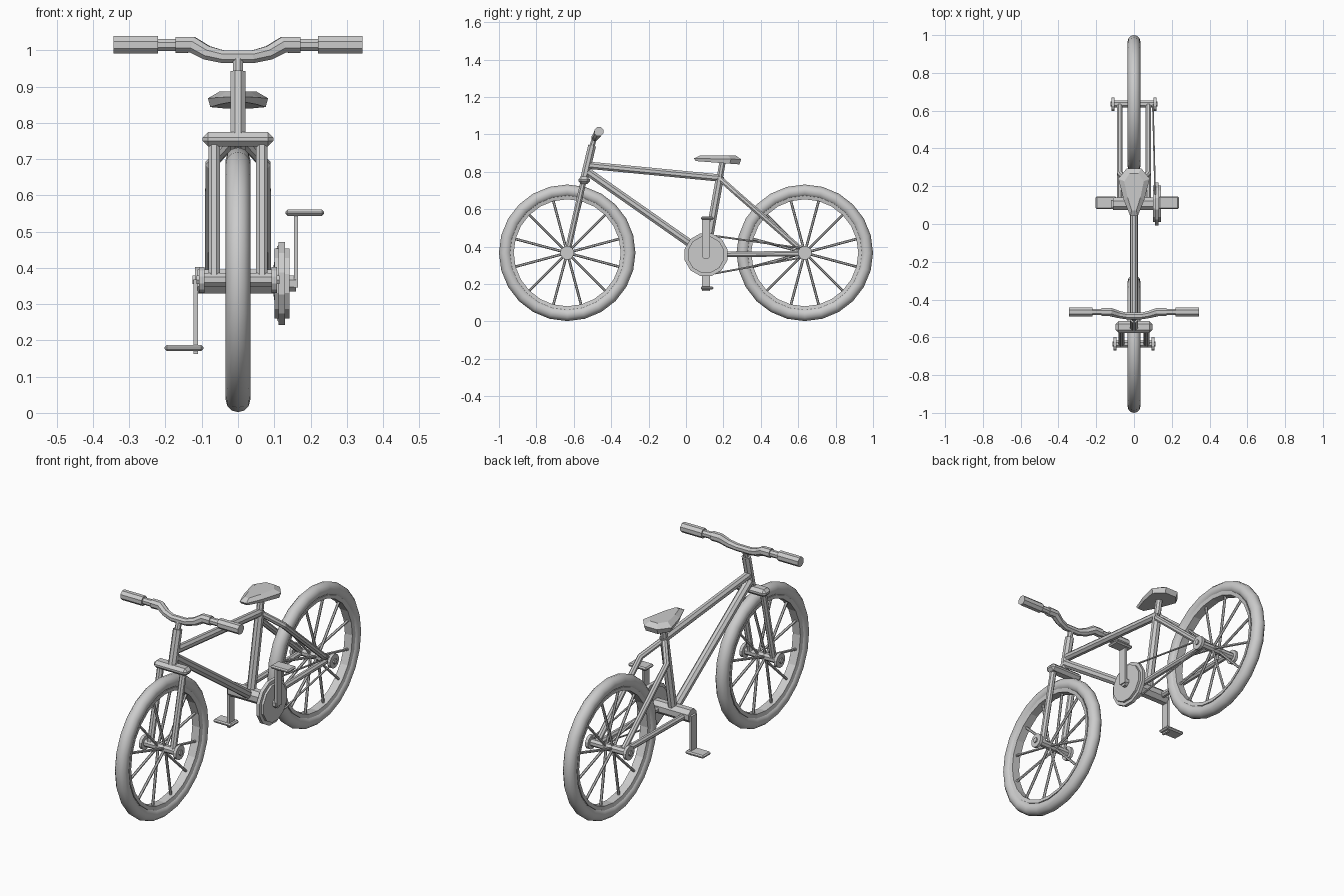
import bpy, bmesh, math
from mathutils import Vector

if "Cube" in bpy.data.objects:
    bpy.data.objects.remove(bpy.data.objects["Cube"])


def finish(name, bm, smooth=False):
    bmesh.ops.recalc_face_normals(bm, faces=bm.faces)
    me = bpy.data.meshes.new(name)
    bm.to_mesh(me)
    bm.free()
    ob = bpy.data.objects.new(name, me)
    bpy.context.collection.objects.link(ob)
    for p in me.polygons:
        p.use_smooth = smooth
    return ob


def sweep(bm, pts, radii, sides):
    """Capped tube through points, one radius per point."""
    pts = [Vector(p) for p in pts]
    axis = (pts[-1] - pts[0]).normalized()
    ref = Vector((1, 0, 0)) if abs(axis.x) < 0.7 else Vector((0, 0, 1))
    rings = []
    for i, p in enumerate(pts):
        t = Vector()
        if i:
            t += (p - pts[i - 1]).normalized()
        if i < len(pts) - 1:
            t += (pts[i + 1] - p).normalized()
        t.normalize()
        u = (ref - t * ref.dot(t)).normalized()
        v = t.cross(u)
        rings.append([bm.verts.new(p + radii[i] * (u * math.cos(a) + v * math.sin(a)))
                      for a in (2 * math.pi * (k + 0.5) / sides for k in range(sides))])
    skin(bm, rings)


def skin(bm, rings, closed=False):
    n = len(rings[0])
    pairs = list(zip(rings, rings[1:])) + ([(rings[-1], rings[0])] if closed else [])
    for a, b in pairs:
        for k in range(n):
            bm.faces.new((a[k], a[(k + 1) % n], b[(k + 1) % n], b[k]))
    if not closed:
        bm.faces.new(rings[0])
        bm.faces.new(rings[-1])


def tube(name, pts, r, sides=8):
    bm = bmesh.new()
    sweep(bm, pts, r if isinstance(r, list) else [r] * len(pts), sides)
    return finish(name, bm)


def box(name, center, size, bevel=0.0):
    bm = bmesh.new()
    bmesh.ops.create_cube(bm, size=1)
    for v in bm.verts:
        v.co = Vector(c + a * s for c, a, s in zip(center, v.co, size))
    ob = finish(name, bm)
    if bevel:
        m = ob.modifiers.new("bevel", 'BEVEL')
        m.width, m.segments = bevel, 1
    return ob


def lathe_x(name, profile, y, z, segs, smooth):
    """Closed (x, radius) profile spun around the x axis."""
    bm = bmesh.new()
    rings = []
    for i in range(segs):
        a = 2 * math.pi * i / segs
        rings.append([bm.verts.new((x, y + r * math.cos(a), z + r * math.sin(a))) for x, r in profile])
    skin(bm, rings, closed=True)
    return finish(name, bm, smooth)


AX = 0.367            # axle height
BY, BZ = 0.107, 0.357  # crank centre

# Wheels: tyre, rim, spokes, hub
for name, y in (("front", -0.635), ("rear", 0.635)):
    tyre = [(0.034 * math.cos(a), 0.331 + 0.034 * math.sin(a))
            for a in (2 * math.pi * k / 12 for k in range(12))]
    lathe_x(name + "_tyre", tyre, y, AX, 24, True)
    lathe_x(name + "_rim", [(-0.022, 0.286), (0.022, 0.286), (0.026, 0.306), (-0.026, 0.306)],
            y, AX, 24, False)
    bm = bmesh.new()
    for k in range(12):
        a = math.radians(15 + 30 * k)
        d = Vector((0, math.cos(a), math.sin(a)))
        side = 0.02 if k % 2 else -0.02
        c = Vector((0, y, AX))
        sweep(bm, [c + d * 0.012 + Vector((side, 0, 0)), c + d * 0.295], [0.007] * 2, 6)
    finish(name + "_spokes", bm)
    w = 0.108 if name == "front" else 0.118
    tube(name + "_axle", [(-w, y, AX), (w, y, AX)], 0.02)
    for s in (-1, 1):
        tube(name + "_hub_cap", [(s * (w - 0.016), y, AX), (s * w, y, AX)], 0.037, 12)
        tube(name + "_axle_nut", [(s * w, y, AX), (s * (w + 0.007), y, AX)], 0.014, 6)

# Main frame tubes
tube("head_tube", [(0, -0.55, 0.74), (0, -0.502, 0.94)], 0.023)
tube("handlebar_stem", [(0, -0.502, 0.94), (0, -0.488, 0.985)], 0.015)
tube("top_tube", [(0, -0.52, 0.835), (0, 0.18, 0.767)], 0.021)
tube("down_tube", [(0, -0.525, 0.80), (0, BY, BZ)], 0.023)
tube("seat_tube", [(0, BY, BZ), (0, 0.182, 0.775)], 0.023)
tube("seat_post", [(0, 0.18, 0.765), (0, 0.195, 0.85)], 0.018)
tube("bottom_bracket", [(-0.112, BY, BZ + 0.005), (0.108, BY, BZ + 0.005)], 0.036)

# Fork crown, fork legs and rear stays
box("fork_crown", (0, -0.545, 0.755), (0.195, 0.062, 0.04), 0.015)
for s in (-1, 1):
    tube("fork_leg", [(s * 0.066, -0.548, 0.75), (s * 0.066, -0.635, AX)], 0.017)
    tube("seat_stay", [(0, 0.18, 0.765), (s * 0.076, 0.27, 0.685), (s * 0.076, 0.635, AX)], 0.016)
    tube("chain_stay", [(s * 0.076, BY, BZ), (s * 0.076, 0.635, AX - 0.004)], 0.016)

# Handlebar with raised ends, sleeves and grips
half = [(0.04, -0.487, 0.982), (0.085, -0.478, 0.993), (0.125, -0.466, 1.015), (0.172, -0.466, 1.015)]
bar = [(-x, y, z) for x, y, z in reversed(half)] + half
tube("handlebar", bar, [0.024, 0.024, 0.021, 0.019, 0.019, 0.021, 0.024, 0.024])
for s in (-1, 1):
    tube("handlebar_end", [(s * 0.16, -0.466, 1.015), (s * 0.23, -0.466, 1.015)], 0.018)
    tube("grip", [(s * 0.22, -0.466, 1.015), (s * 0.343, -0.466, 1.015)], 0.026)

# Saddle: stacked outlines
outline = [(0.02, 0.042), (0.055, 0.13), (0.083, 0.24), (0.038, 0.295)]
outline += [(-x, y) for x, y in reversed(outline)]
bm = bmesh.new()
rings = []
for k, z, tilt in ((0.92, 0.848, -0.07), (1.0, 0.869, -0.02), (0.62, 0.886, 0)):
    rings.append([bm.verts.new((x * k, 0.175 + (y - 0.175) * (0.4 + 0.6 * k if k < 0.7 else k),
                                z + tilt * (y - 0.175))) for x, y in outline])
skin(bm, rings)
finish("seat", bm)

# Chainring and chain
tube("chainring", [(0.112, BY, BZ), (0.13, BY, BZ)], 0.118, 12)
tube("chainring_plate", [(0.1, BY, BZ), (0.142, BY, BZ)], 0.1, 12)
tube("crank_axle", [(0.1, BY, BZ), (0.16, BY, BZ)], 0.024)
for s in (-1, 1):
    tube("chain_run", [(0.112, BY + 0.05, BZ + s * 0.1), (0.1, 0.635, AX + s * 0.022)], 0.005, 6)

# Cranks and pedals
for s, x in ((1, 0.16), (-1, -0.117)):
    box("crank", (x, BY, BZ + s * 0.092), (0.012, 0.042, 0.205))
    box("pedal", (x + s * 0.024 if s > 0 else x - 0.032, BY + 0.006, BZ + s * 0.19 + (0.005 if s > 0 else 0.012)),
        (0.107, 0.067, 0.017), 0.006)
